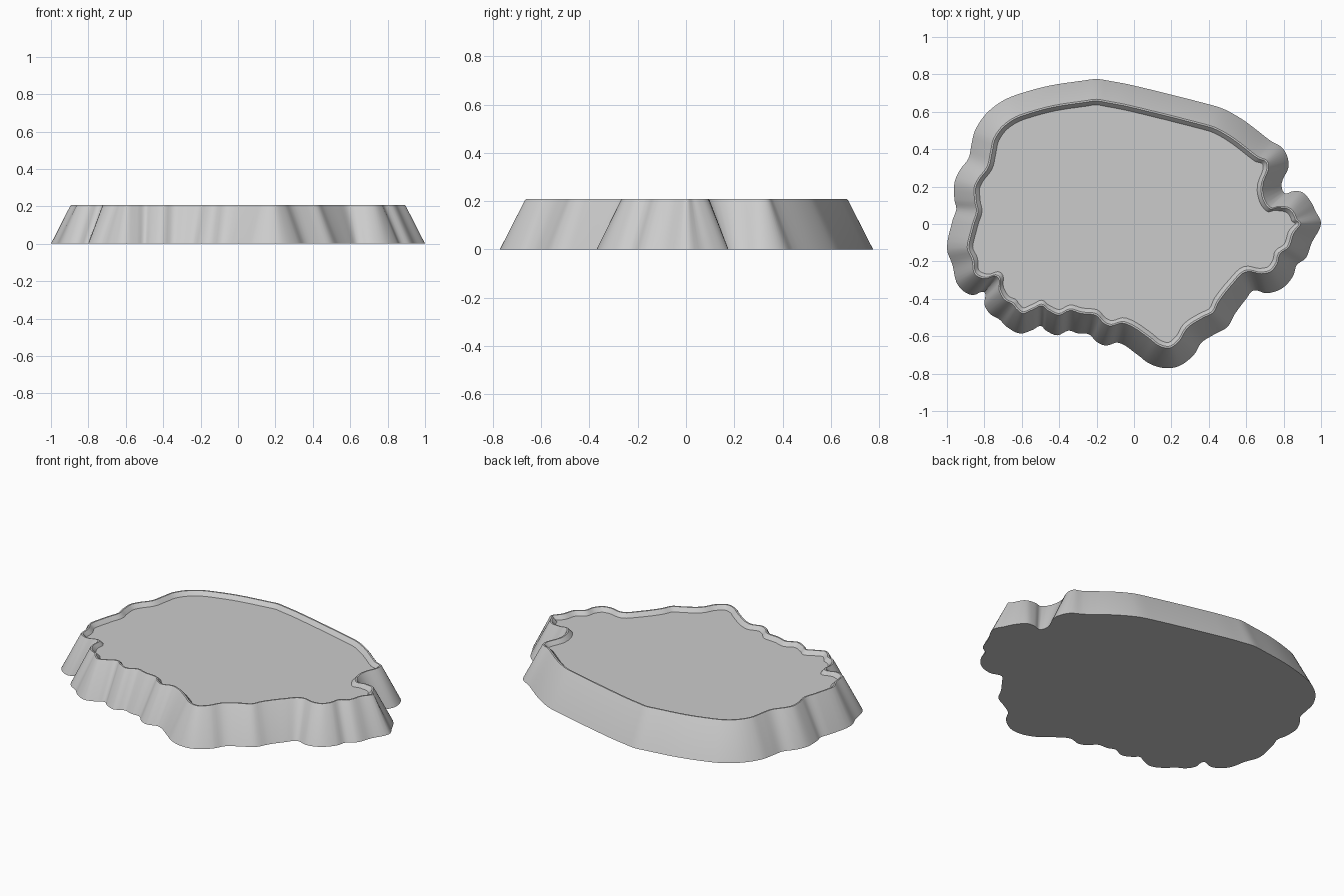
import bpy, bmesh, math
from mathutils import Vector

if "Cube" in bpy.data.objects:
    bpy.data.objects.remove(bpy.data.objects["Cube"])

# Footprint control points, counter-clockwise from the right tip
OUTLINE = [
    (1.0, 0), (.97, .07), (.945, .12), (.90, .17), (.85, .175), (.805, .165), (.79, .22),
    (.825, .30), (.82, .36), (.79, .41), (.73, .445), (.60, .545), (.49, .61), (.40, .64),
    (.0, .74), (-.13, .765), (-.20, .775), (-.27, .767), (-.45, .74), (-.60, .70), (-.70, .66),
    (-.79, .59), (-.85, .50), (-.87, .42), (-.885, .35), (-.93, .29), (-.96, .22), (-.96, .13),
    (-.95, .08), (-.97, .02), (-1.0, -.13), (-.97, -.22), (-.95, -.31), (-.91, -.36),
    (-.86, -.38), (-.80, -.365), (-.80, -.43), (-.77, -.48), (-.72, -.51), (-.68, -.55),
    (-.61, -.585), (-.54, -.565), (-.50, -.545), (-.47, -.57), (-.41, -.595), (-.35, -.57),
    (-.30, -.585), (-.24, -.59), (-.20, -.63), (-.15, -.65), (-.08, -.635), (.02, -.70),
    (.08, -.745), (.16, -.77), (.24, -.76), (.32, -.70), (.36, -.635), (.43, -.59),
    (.50, -.55), (.54, -.48), (.60, -.40), (.64, -.355), (.71, -.37), (.79, -.345),
    (.85, -.28), (.87, -.22), (.92, -.18), (.95, -.10)]
# Wall and rim profile: (inset from footprint, height)
PROFILE = [(0, 0), (.103, .202), (.108, .208), (.117, .208), (.125, .200), (.138, .185)]
STEPS = 4


def smooth_loop(points):
    pts = [Vector(p) for p in points]
    out, n = [], len(pts)
    for i in range(n):
        a, b, c, d = (pts[(i + k) % n] for k in (-1, 0, 1, 2))
        # tangents limited by the segment length so uneven spacing never overshoots
        seg = (c - b).length
        t0 = (c - a).normalized() * seg
        t1 = (d - b).normalized() * seg
        for s in range(STEPS):
            t = s / STEPS
            out.append(b * (2*t**3 - 3*t**2 + 1) + t0 * (t**3 - 2*t**2 + t)
                       + c * (3*t**2 - 2*t**3) + t1 * (t**3 - t**2))
    return out


def inward_directions(loop, sigma=.07):
    # Blurred normals keep the flutes intact as the wall leans inward
    n, dirs = len(loop), []
    edges = [(loop[(i + 1) % n] - loop[i], (loop[(i + 1) % n] + loop[i]) / 2) for i in range(n)]
    for p in loop:
        d = Vector((0, 0))
        for e, mid in edges:
            w = math.exp(-(mid - p).length_squared / (2 * sigma**2))
            d += Vector((-e.y, e.x)) * w
        dirs.append(d.normalized())
    return dirs


loop = smooth_loop(OUTLINE)
dirs = inward_directions(loop)
n = len(loop)

# Base: sloped fluted wall, raised rounded rim, recessed flat floor, flat underside
bm = bmesh.new()
rings = [[bm.verts.new((p.x + d.x * inset, p.y + d.y * inset, z)) for p, d in zip(loop, dirs)]
         for inset, z in PROFILE]
for lo, hi in zip(rings, rings[1:]):
    for i in range(n):
        j = (i + 1) % n
        bm.faces.new((lo[i], lo[j], hi[j], hi[i]))
bm.faces.new(rings[0][::-1])
bm.faces.new(rings[-1])
mesh = bpy.data.meshes.new("scenic_base")
bm.to_mesh(mesh)
bm.free()
base = bpy.data.objects.new("scenic_base", mesh)
bpy.context.collection.objects.link(base)
bpy.context.view_layer.objects.active = base
base.select_set(True)
bpy.ops.object.shade_smooth_by_angle(angle=math.radians(35))
